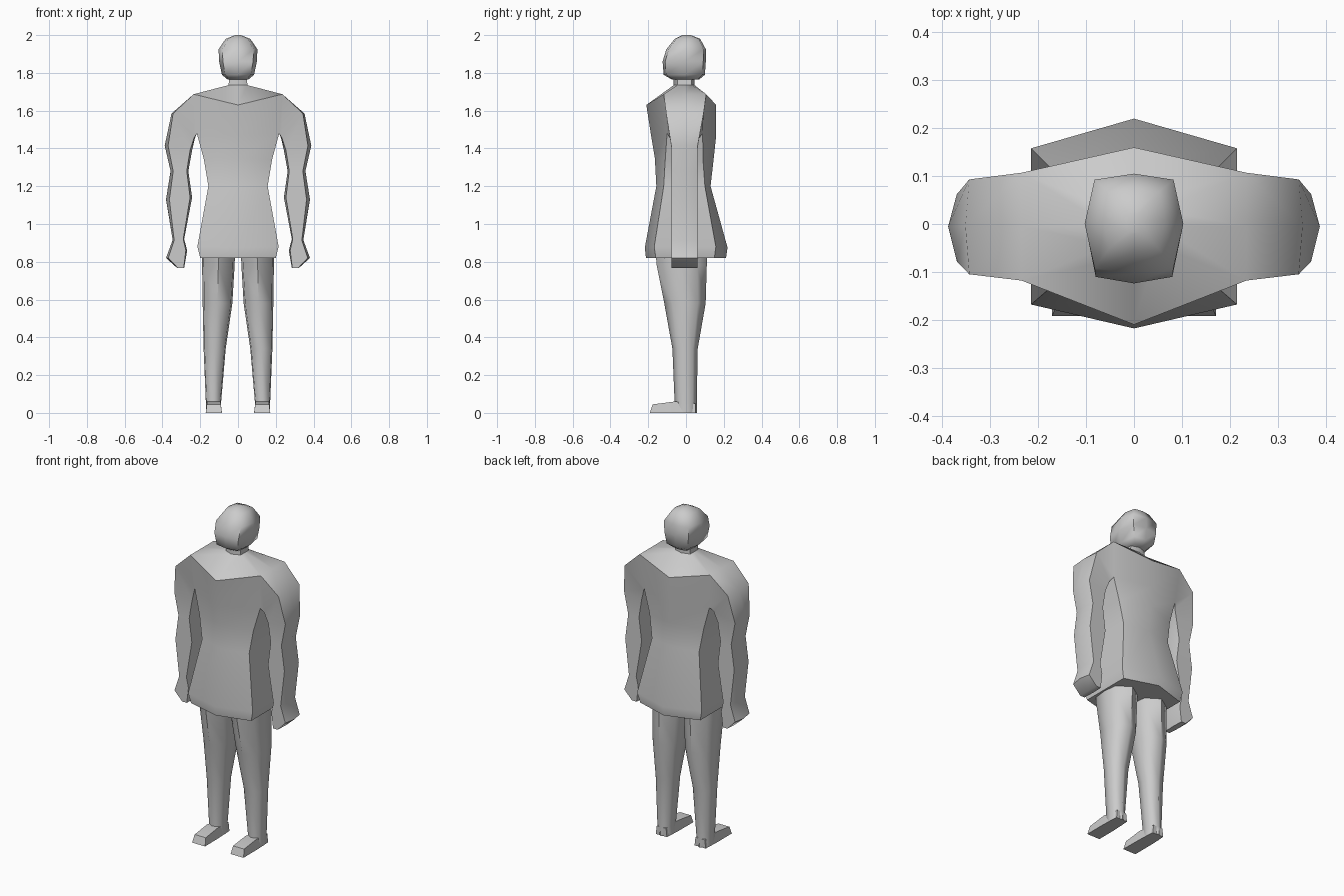
import bpy, bmesh, math

grey = bpy.data.materials.new("plain grey")
grey.diffuse_color = (0.6, 0.6, 0.6, 1)


def loft(bm, rings, cap_start=True, cap_end=True):
    """Skin a list of equal-length point rings."""
    vs = [[bm.verts.new(p) for p in r] for r in rings]
    n = len(vs[0])
    for a, b in zip(vs, vs[1:]):
        for i in range(n):
            j = (i + 1) % n
            bm.faces.new((a[i], a[j], b[j], b[i]))
    if cap_start:
        bm.faces.new(vs[0])
    if cap_end:
        bm.faces.new(vs[-1])


def finish(name, bm, angle):
    bmesh.ops.remove_doubles(bm, verts=bm.verts, dist=0.0005)
    bmesh.ops.recalc_face_normals(bm, faces=bm.faces)
    me = bpy.data.meshes.new(name)
    bm.to_mesh(me)
    bm.free()
    me.materials.append(grey)
    ob = bpy.data.objects.new(name, me)
    bpy.context.collection.objects.link(ob)
    bpy.ops.object.select_all(action='DESELECT')
    ob.select_set(True)
    bpy.context.view_layer.objects.active = ob
    bpy.ops.object.shade_smooth_by_angle(angle=math.radians(angle))
    return ob


def octagon(z, cx, hx, yf, yb, kx, ky, zc=None):
    """Eight points: centre front/back and sides, corners scaled by kx, ky."""
    ym, hy = (yf + yb) / 2, (yb - yf) / 2
    zc = z if zc is None else zc
    f, b = ym - hy * ky, ym + hy * ky
    return [(cx, yf, z), (cx + hx * kx, f, zc), (cx + hx, ym, zc), (cx + hx * kx, b, zc),
            (cx, yb, z), (cx - hx * kx, b, zc), (cx - hx, ym, zc), (cx - hx * kx, f, zc)]


# jacket: rings of (z, half width, front, back, side front, side back, side z)
body = bmesh.new()
torso = [(0.82, 0.20, -0.212, 0.212, -0.16, 0.15, 0.82),
         (0.875, 0.215, -0.218, 0.22, -0.168, 0.158, 0.88),
         (1.20, 0.157, -0.157, 0.13, -0.118, 0.10, 1.20),
         (1.35, 0.18, -0.165, 0.147, -0.11, 0.09, 1.34),
         (1.47, 0.218, -0.185, 0.16, -0.10, 0.088, 1.48),
         (1.63, 0.235, -0.21, 0.16, -0.118, 0.107, 1.687),
         (1.735, 0.05, -0.065, 0.045, -0.045, 0.03, 1.735),
         (1.79, 0.045, -0.065, 0.045, -0.045, 0.03, 1.79)]
loft(body, [[(0, f, z), (w, sf, sz), (w, -0.005, sz), (w, sb, sz),
             (0, b, z), (-w, sb, sz), (-w, -0.005, sz), (-w, sf, sz)]
            for z, w, f, b, sf, sb, sz in torso])
# open the shoulder sides so the arms grow out of them
sides = [f for f in body.faces if all(abs(v.co.x) > 0.2 and v.co.z > 1.47 for v in f.verts)]
bmesh.ops.delete(body, geom=sides, context='FACES')

# arms: (outer x, outer z, inner x, inner z, bevel, outer y pair, inner y pair)
arm = [(0.235, 1.687, 0.218, 1.48, 0, -0.118, 0.107, -0.10, 0.088),
       (0.352, 1.585, 0.228, 1.455, 0.008, -0.105, 0.093, -0.085, 0.07),
       (0.388, 1.415, 0.243, 1.39, 0.018, -0.078, 0.062, -0.075, 0.06),
       (0.357, 1.28, 0.263, 1.28, 0.014, -0.077, 0.06, -0.077, 0.06),
       (0.381, 1.13, 0.243, 1.14, 0.018, -0.077, 0.06, -0.077, 0.06),
       (0.346, 0.915, 0.285, 0.92, 0.008, -0.077, 0.06, -0.077, 0.06),
       (0.381, 0.82, 0.269, 0.86, 0.012, -0.077, 0.06, -0.077, 0.06),
       (0.322, 0.767, 0.285, 0.767, 0.004, -0.077, 0.06, -0.077, 0.06)]
for s in (1, -1):
    loft(body, [[(s * ox, -0.005, oz), (s * (ox - c), of, oz), (s * (ix + c * 0.6), jf, iz),
                 (s * ix, -0.005, iz), (s * (ix + c * 0.6), jb, iz), (s * (ox - c), ob, oz)]
                for ox, oz, ix, iz, c, of, ob, jf, jb in arm], cap_start=False)
finish("jacket_and_arms", body, 50)

# head
head = bmesh.new()
loft(head, [octagon(z, 0, w, f, b, 0.8, 0.88) for z, w, f, b in
            [(1.765, 0.055, -0.075, 0.07), (1.79, 0.085, -0.118, 0.10),
             (1.86, 0.10, -0.124, 0.105), (1.925, 0.103, -0.104, 0.105),
             (1.98, 0.065, -0.06, 0.075), (2.0, 0.015, -0.02, 0.025)]])
finish("head", head, 60)

# legs and feet
for s, side in ((1, "right"), (-1, "left")):
    leg = bmesh.new()
    loft(leg, [octagon(z, s * (xi + xo) / 2, (xo - xi) / 2, f, b, 0.9, 0.62)
               for z, xi, xo, f, b in
               [(0.90, 0.014, 0.19, -0.165, 0.11), (0.78, 0.018, 0.19, -0.155, 0.11),
                (0.58, 0.03, 0.187, -0.115, 0.104), (0.34, 0.065, 0.182, -0.072, 0.062),
                (0.05, 0.09, 0.17, -0.06, 0.057), (0.0, 0.088, 0.17, -0.06, 0.057)]])
    finish(side + "_leg", leg, 60)
    foot = bmesh.new()
    loft(foot, [[(s * xi, y, 0), (s * xo, y, 0), (s * (xo - 0.006), y + d, h), (s * (xi + 0.006), y + d, h)]
                for y, d, xi, xo, h in
                [(0.05, 0, 0.092, 0.166, 0.05), (-0.06, 0, 0.086, 0.171, 0.06),
                 (-0.192, 0.015, 0.085, 0.171, 0.045)]])
    finish(side + "_foot", foot, 35)
